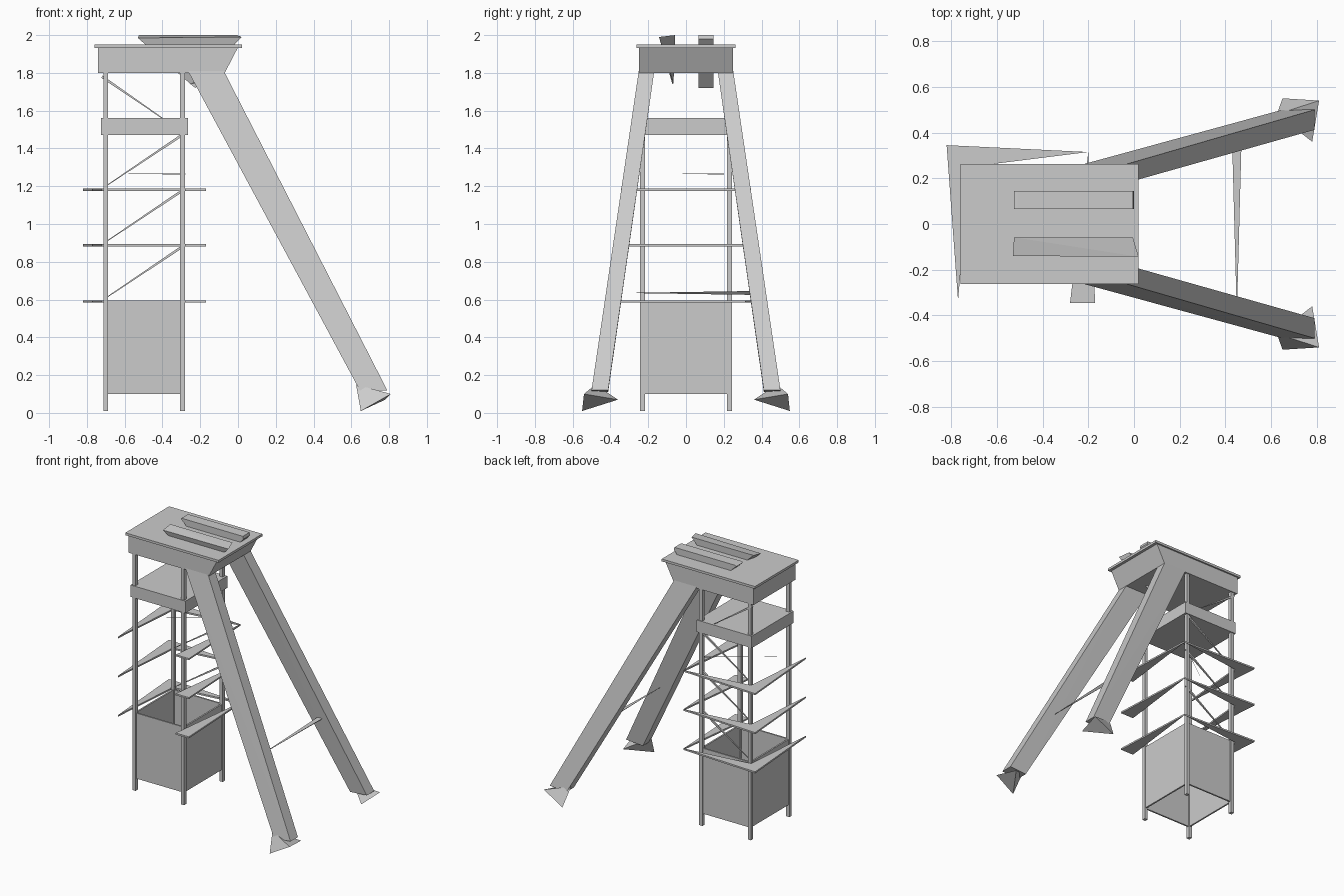
import bpy, bmesh
from mathutils import Vector

if "Cube" in bpy.data.objects:
    bpy.data.objects.remove(bpy.data.objects["Cube"])

grey = bpy.data.materials.new("steel_grey")
grey.diffuse_color = (0.6, 0.6, 0.6, 1)
grey.use_nodes = True
grey.node_tree.nodes["Principled BSDF"].inputs["Base Color"].default_value = grey.diffuse_color


def finish(name, bm):
    bmesh.ops.recalc_face_normals(bm, faces=bm.faces)
    mesh = bpy.data.meshes.new(name)
    bm.to_mesh(mesh)
    bm.free()
    mesh.materials.append(grey)
    ob = bpy.data.objects.new(name, mesh)
    bpy.context.collection.objects.link(ob)
    return ob


def hull(name, points):
    """Convex solid around a few corner points."""
    bm = bmesh.new()
    for p in points:
        bm.verts.new(p)
    bmesh.ops.convex_hull(bm, input=bm.verts)
    bmesh.ops.dissolve_limit(bm, angle_limit=0.01, verts=bm.verts, edges=bm.edges)
    return finish(name, bm)


def rect(x0, x1, y0, y1, z):
    return [(x, y, z) for x in (x0, x1) for y in (y0, y1)]


def box(name, x0, x1, y0, y1, z0, z1):
    return hull(name, rect(x0, x1, y0, y1, z0) + rect(x0, x1, y0, y1, z1))


def plate(name, outline, z, t=0.012):
    return hull(name, [(x, y, z + d) for x, y in outline for d in (-t / 2, t / 2)])


def taper_rod(name, a, b, w):
    """Thin brace, full width at a and narrowing towards b."""
    a, b = Vector(a), Vector(b)
    d = (b - a).normalized()
    u = d.cross(Vector((0, 1, 0))).normalized()
    v = d.cross(u)
    pts = [a + (u * i + v * j) * w / 2 for i in (-1, 1) for j in (-1, 1)]
    pts += [b + (u * i + v * j) * w / 6 for i in (-1, 1) for j in (-1, 1)]
    return hull(name, pts)


# Head platform: slanted housing with a thin deck on top
hull("head_housing", rect(-0.74, -0.07, -0.25, 0.25, 1.80) + rect(-0.74, 0.0, -0.25, 0.25, 1.935))
box("head_deck", -0.76, 0.02, -0.262, 0.262, 1.932, 1.95)

# Wedge-shaped sheaves passing through the deck
hull("sheave_back", [(x, y, z) for x, z in ((-0.525, 1.995), (-0.51, 2.0), (-0.005, 2.0), (0.0, 1.98),
                                            (-0.245, 1.735), (-0.225, 1.72)) for y in (0.065, 0.145)])
hull("sheave_front", [(-0.53, -0.14, 1.985), (-0.525, -0.058, 2.0), (-0.005, -0.058, 2.0),
                      (0.02, -0.143, 1.99), (-0.25, -0.072, 1.74), (-0.23, -0.066, 1.745)])

# Raking back legs with wedge feet and a tie between them
for side, s in (("front", -1), ("back", 1)):
    top = [(x, s * y, 1.81) for x in (-0.265, -0.075) for y in (0.168, 0.25)]
    low = [(x, s * y, z) for x, z in ((0.65, 0.11), (0.79, 0.12)) for y in (0.412, 0.50)]
    hull(side + "_raking_leg", top + low)
    hull(side + "_foot", [(0.625, s * 0.48, 0.15), (0.65, s * 0.55, 0.01),
                          (0.81, s * 0.54, 0.10), (0.78, s * 0.36, 0.07)])
hull("leg_tie", [(0.43, 0.34, 0.645), (0.47, 0.34, 0.645), (0.45, 0.34, 0.625),
                 (0.448, -0.33, 0.635), (0.452, -0.33, 0.635)])

# Tower columns
for x in (-0.7, -0.294):
    for y in (-0.23, 0.23):
        box("tower_column", x - 0.013, x + 0.013, y - 0.013, y + 0.013, 0.01, 1.81)

# Upper tower box
box("upper_box", -0.725, -0.265, -0.25, 0.25, 1.47, 1.56)

# Lower enclosure: four walls, open at top and bottom
x0, x1, y0, y1, z0, z1, w = -0.705, -0.288, -0.235, 0.235, 0.10, 0.595, 0.012
box("enclosure_front", x0, x1, y0, y0 + w, z0, z1)
box("enclosure_back", x0, x1, y1 - w, y1, z0, z1)
box("enclosure_left", x0, x0 + w, y0, y1, z0, z1)
box("enclosure_right", x1 - w, x1, y0, y1, z0, z1)

# Tapered walkways on three sides of each storey, with a diagonal brace above
for z in (0.59, 0.887, 1.182):
    plate("walkway_left", [(-0.82, 0.345), (-0.77, -0.335), (-0.72, 0.25)], z)
    plate("walkway_back", [(-0.82, 0.345), (-0.2, 0.315), (-0.72, 0.25)], z)
    plate("walkway_right", [(-0.28, -0.345), (-0.17, -0.345), (-0.2, 0.315)], z)
    taper_rod("diagonal_brace", (-0.28, 0.23, z + 0.3), (-0.69, 0.23, z + 0.025), 0.014)
taper_rod("top_brace", (-0.72, 0.235, 1.78), (-0.4, 0.235, 1.56), 0.014)
taper_rod("cross_wire", (-0.28, 0.2, 1.265), (-0.69, -0.1, 1.265), 0.004)
